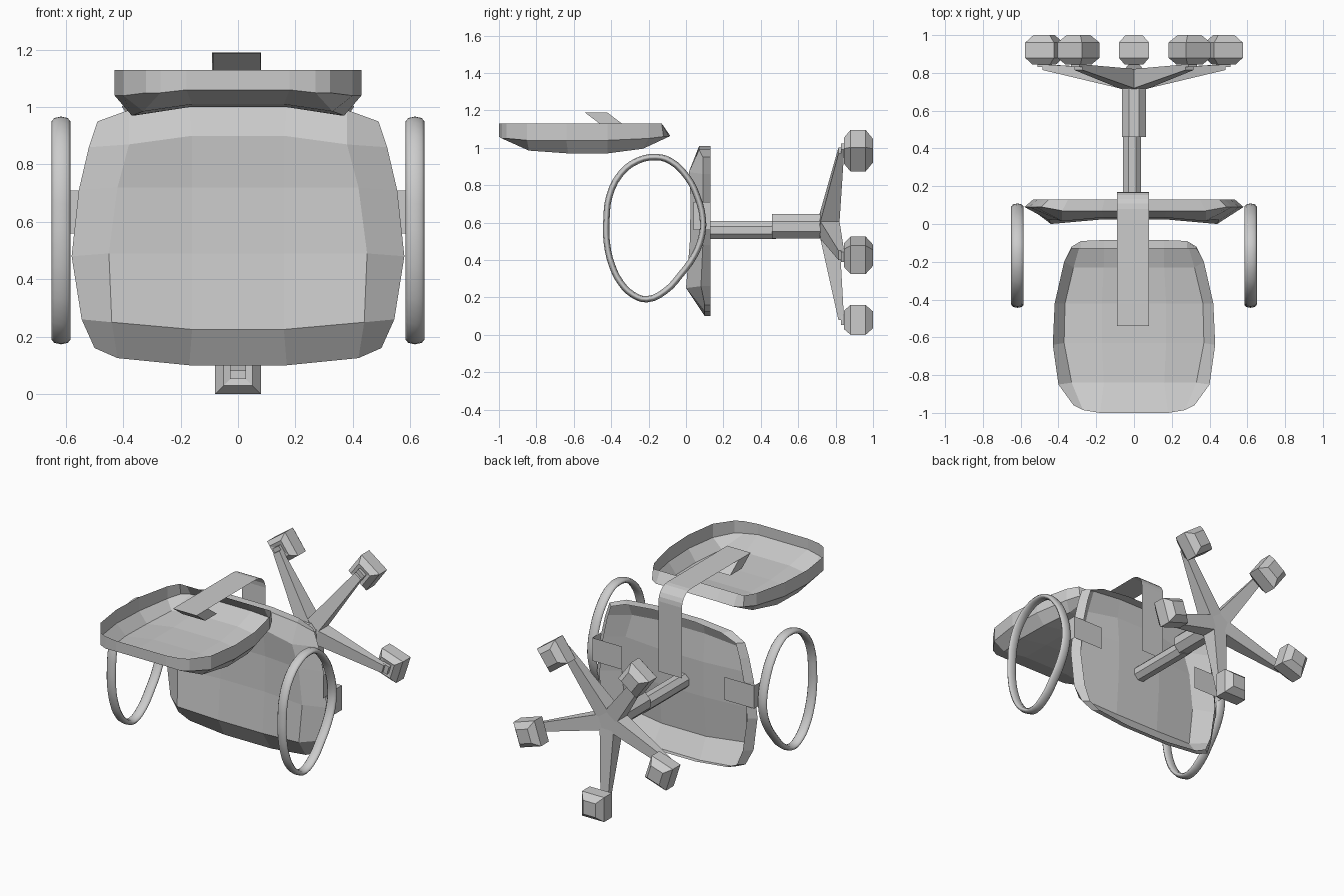
import bpy, bmesh
from math import pi, sin, cos
from mathutils import Matrix, Vector

if "Cube" in bpy.data.objects:
    bpy.data.objects.remove(bpy.data.objects["Cube"])


def make(name, bm, solid=True):
    if solid:
        bmesh.ops.recalc_face_normals(bm, faces=bm.faces)
    me = bpy.data.meshes.new(name)
    bm.to_mesh(me)
    bm.free()
    ob = bpy.data.objects.new(name, me)
    bpy.context.collection.objects.link(ob)
    return ob


def loft(name, rings, caps=True, closed=True):
    """Skin a list of point rings."""
    bm = bmesh.new()
    vs = [[bm.verts.new(p) for p in r] for r in rings]
    n = len(rings[0])
    for a, b in zip(vs, vs[1:]):
        for i in range(n if closed else n - 1):
            j = (i + 1) % n
            bm.faces.new((a[i], a[j], b[j], b[i]))
    if caps and closed:
        bm.faces.new(vs[0])
        bm.faces.new(vs[-1])
    return make(name, bm)


def shell(name, rows, lip):
    """Mirrored half-rows make a padded panel; its border is folded into a lip."""
    bm = bmesh.new()
    grid = []
    for row in rows:
        full = [(-x, y, z) for x, y, z in row] + list(reversed(row))
        grid.append([bm.verts.new(p) for p in full])
    for a, b in zip(grid, grid[1:]):
        for i in range(5):
            bm.faces.new((a[i], a[i + 1], b[i + 1], b[i]))
    edges = [e for e in bm.edges if e.is_boundary]
    new = bmesh.ops.extrude_edge_only(bm, edges=edges)["geom"]
    for v in new:
        if isinstance(v, bmesh.types.BMVert):
            v.co = lip(v.co)
    return make(name, bm)


def strip(name, path, lo, hi, axis):
    """Thin band: a 2D path swept along one axis (0 = x, 2 = z)."""
    def pt(p, t):
        return (t, p[0], p[1]) if axis == 0 else (p[0], p[1], t)
    return loft(name, [[pt(p, lo) for p in path], [pt(p, hi) for p in path]], closed=False)


# Seat: dished shell facing the front
shell("seat", [
    [(0.50, 0.10, 0.16), (0.42, 0.10, 0.125), (0.17, 0.10, 0.10)],
    [(0.545, 0.08, 0.26), (0.44, 0.00, 0.25), (0.16, 0.025, 0.225)],
    [(0.58, 0.09, 0.48), (0.45, 0.02, 0.49), (0.16, 0.045, 0.49)],
    [(0.555, 0.09, 0.71), (0.42, 0.025, 0.72), (0.16, 0.05, 0.72)],
    [(0.52, 0.09, 0.86), (0.38, 0.015, 0.87), (0.16, 0.035, 0.90)],
    [(0.49, 0.09, 0.95), (0.38, 0.07, 0.99), (0.17, 0.07, 1.01)],
], lambda c: Vector((c.x * 0.92, 0.13, c.z)))

# Backrest: dished shell opening upward
shell("backrest", [
    [(0.32, -0.96, 1.05), (0.27, -0.985, 1.05), (0.18, -1.00, 1.06)],
    [(0.40, -0.85, 1.04), (0.33, -0.84, 0.985), (0.16, -0.84, 1.01)],
    [(0.43, -0.64, 1.04), (0.37, -0.63, 0.97), (0.17, -0.63, 1.00)],
    [(0.42, -0.42, 1.04), (0.365, -0.42, 0.97), (0.17, -0.42, 1.00)],
    [(0.37, -0.20, 1.05), (0.32, -0.23, 0.995), (0.16, -0.23, 1.02)],
    [(0.33, -0.12, 1.06), (0.28, -0.09, 1.06), (0.16, -0.085, 1.065)],
], lambda c: Vector((c.x, min(c.y, -0.13), 1.13)))

# Bent strap joining seat and backrest
bend = [(0.08 + 0.09 * sin(a * pi / 10), 1.10 + 0.09 * cos(a * pi / 10)) for a in range(6)]
strip("back_strap", [(-0.54, 1.19)] + bend + [(0.17, 0.64)], -0.09, 0.08, 0)
loft("strap_bracket", [[(x, -0.54, 1.188), (x, -0.42, 1.188), (x, -0.33, 1.12), (x, -0.45, 1.12)]
                       for x in (-0.088, 0.078)])


def octagon(r, y, x=0, z=0.58):
    return [(x + r * cos(pi / 8 + i * pi / 4), y, z + r * sin(pi / 8 + i * pi / 4)) for i in range(8)]


# Two-stage column and hub
loft("column_inner", [octagon(0.052, y, -0.01, 0.56) for y in (0.05, 0.48)])
loft("column_outer", [octagon(0.07, y) for y in (0.46, 0.71)])
loft("hub", [octagon(0.07, 0.71), octagon(0.06, 0.82)])

# Five tapered legs, each with a neck and a chamfered square caster
for k in range(5):
    turn = Matrix.Translation((0, 0, 0.58)) @ Matrix.Rotation(2 * pi * k / 5, 4, 'Y')

    def rect(w, y0, y1, z):
        return [(-w, y0, z), (w, y0, z), (w, y1, z), (-w, y1, z)]

    def square(r, y):
        return [(-r, y, -0.5 - r), (r, y, -0.5 - r), (r, y, -0.5 + r), (-r, y, -0.5 + r)]

    leg = loft("leg", [rect(0.05, 0.71, 0.82, 0), rect(0.05, 0.715, 0.82, -0.05),
                       rect(0.027, 0.815, 0.845, -0.50)])
    caster = loft("caster", [square(r, y) for r, y in (
        (0.028, 0.83), (0.028, 0.85), (0.05, 0.845), (0.08, 0.88), (0.08, 0.96), (0.045, 1.0))])
    for ob in (leg, caster):
        ob.matrix_world = turn

# Armrest loops and their brackets
loop = [(-0.425, 0.62), (-0.41, 0.74), (-0.35, 0.86), (-0.26, 0.93), (-0.16, 0.95),
        (-0.085, 0.93), (0.005, 0.845), (0.06, 0.74), (0.09, 0.62), (0.085, 0.53),
        (0.045, 0.425), (-0.03, 0.32), (-0.11, 0.235), (-0.21, 0.19), (-0.285, 0.215),
        (-0.35, 0.28), (-0.395, 0.37), (-0.423, 0.49)]
for side in (-1, 1):
    cu = bpy.data.curves.new("armrest", 'CURVE')
    cu.dimensions = '3D'
    cu.bevel_depth = 0.017
    cu.bevel_resolution = 2
    cu.resolution_u = 3
    sp = cu.splines.new('BEZIER')
    sp.bezier_points.add(len(loop) - 1)
    for bp, (y, z) in zip(sp.bezier_points, loop):
        bp.co = (0, y, z)
        bp.handle_left_type = bp.handle_right_type = 'AUTO'
    sp.use_cyclic_u = True
    arm = bpy.data.objects.new("armrest", cu)
    bpy.context.collection.objects.link(arm)
    arm.location.x = 0.617 * side
    arm.scale.x = 1.95
    strip("armrest_bracket", [(side * x, y) for x, y in
                              ((0.37, 0.132), (0.585, 0.132), (0.585, 0.04))], 0.56, 0.71, 2)
